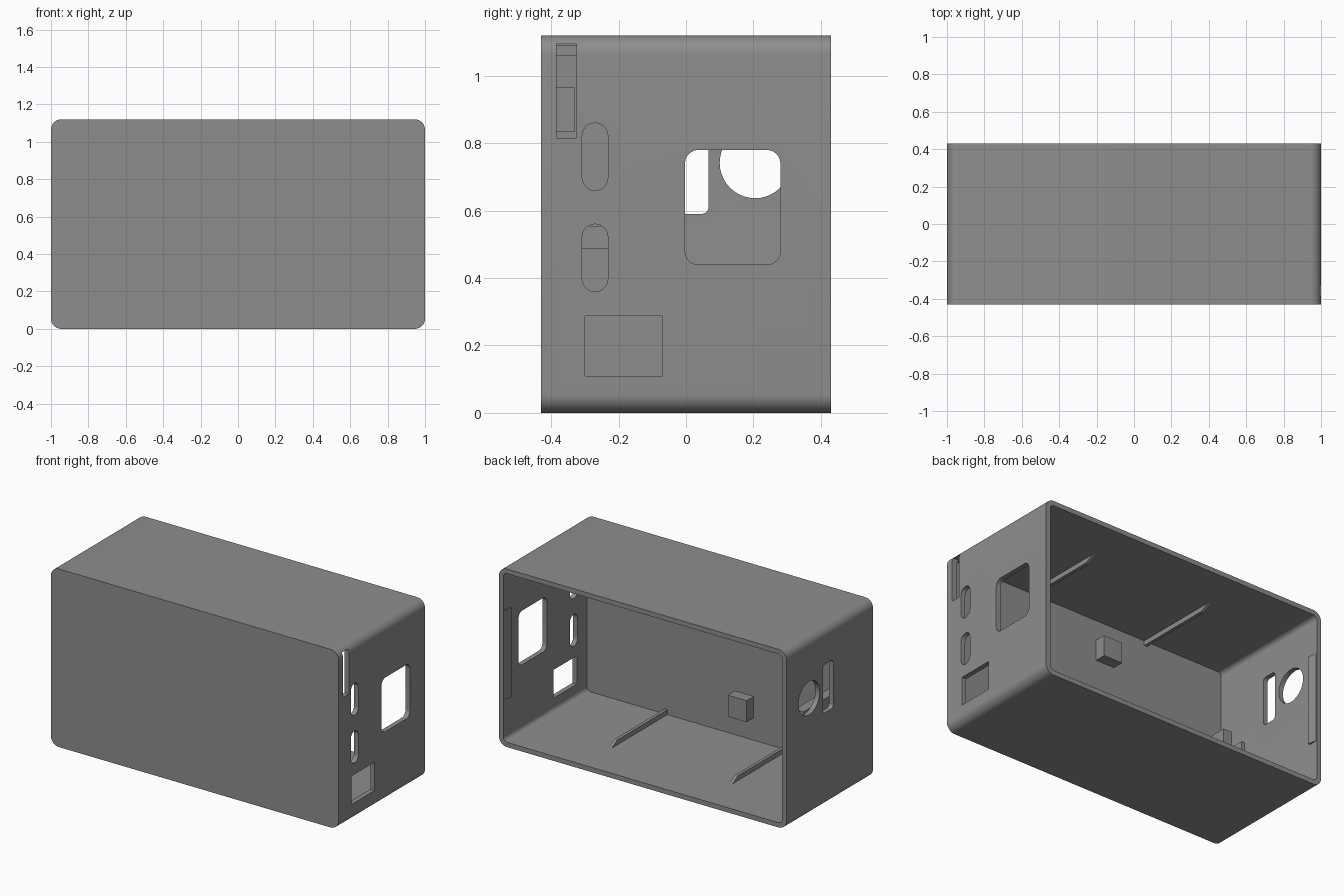
import bpy, bmesh, math

if "Cube" in bpy.data.objects:
    bpy.data.objects.remove(bpy.data.objects["Cube"])

grey = bpy.data.materials.new("mid_grey")
grey.diffuse_color = (0.27, 0.27, 0.27, 1)
grey.use_nodes = True
grey.node_tree.nodes["Principled BSDF"].inputs["Base Color"].default_value = grey.diffuse_color


def rounded_rect(u0, u1, v0, v1, r, seg=10):
    """Outline points of a rectangle with corner radius r."""
    if r <= 0:
        return [(u1, v1), (u0, v1), (u0, v0), (u1, v0)]
    pts = []
    corners = [(u1 - r, v1 - r), (u0 + r, v1 - r), (u0 + r, v0 + r), (u1 - r, v0 + r)]
    for q, (cu, cv) in enumerate(corners):
        for i in range(seg + 1):
            a = math.pi / 2 * (q + i / seg)
            pts.append((cu + r * math.cos(a), cv + r * math.sin(a)))
    return pts


def prism(name, axis, pts, a0, a1):
    """Extrude an outline along an axis from a0 to a1."""
    def place(p, a):
        return (a, p[0], p[1]) if axis == 'x' else (p[0], a, p[1])
    bm = bmesh.new()
    rings = [[bm.verts.new(place(p, a)) for p in pts] for a in (a0, a1)]
    bm.faces.new(rings[0])
    bm.faces.new(rings[1][::-1])
    for i in range(len(pts)):
        j = (i + 1) % len(pts)
        bm.faces.new((rings[0][i], rings[0][j], rings[1][j], rings[1][i]))
    bmesh.ops.remove_doubles(bm, verts=bm.verts, dist=1e-5)
    bmesh.ops.recalc_face_normals(bm, faces=bm.faces)
    me = bpy.data.meshes.new(name)
    bm.to_mesh(me)
    bm.free()
    me.materials.append(grey)
    ob = bpy.data.objects.new(name, me)
    bpy.context.collection.objects.link(ob)
    return ob


def block(name, x0, x1, y0, y1, z0, z1):
    return prism(name, 'x', rounded_rect(y0, y1, z0, z1, 0), x0, x1)


def cut(target, cutter):
    mod = target.modifiers.new(cutter.name, 'BOOLEAN')
    mod.operation = 'DIFFERENCE'
    mod.solver = 'EXACT'
    mod.object = cutter
    bpy.context.view_layer.objects.active = target
    bpy.ops.object.modifier_apply(modifier=mod.name)
    bpy.data.objects.remove(cutter)


# Case: rounded box with an open back
W, D, H, T = 1.0, 0.43, 1.12, 0.03
case = prism("case", 'y', rounded_rect(-W, W, 0, H, 0.055), -D, D)
cut(case, prism("cavity", 'y', rounded_rect(-W + T, W - T, T, H - T, 0.028), -D + T, D + 0.1))

# Side openings: side, y0, y1, z0, z1, corner radius
openings = [
    (1, -0.308, -0.232, 0.66, 0.86, 0.038),    # upper oblong slot
    (1, -0.308, -0.232, 0.36, 0.56, 0.038),    # lower oblong slot
    (1, -0.30, -0.07, 0.11, 0.288, 0),         # socket opening
    (1, -0.003, 0.28, 0.44, 0.78, 0.04),       # large window
    (1, -0.385, -0.325, 0.815, 1.095, 0),      # tall corner slot
    (-1, 0.10, 0.31, 0.637, 0.847, 0.105),     # round hole
    (-1, -0.035, 0.067, 0.59, 0.895, 0.022),   # narrow slot
]
for side, y0, y1, z0, z1, r in openings:
    cut(case, prism("opening", 'x', rounded_rect(y0, y1, z0, z1, r), side * 0.9, side * 1.1))

# Smooth the rounded corners, keep hard edges
bpy.ops.object.select_all(action='DESELECT')
case.select_set(True)
bpy.context.view_layer.objects.active = case
bpy.ops.object.shade_smooth_by_angle(angle=math.radians(30))

# Guide rails with a sloped end, on floor and ceiling
for x in (-0.42, 0.42):
    for label, base, tip in (("floor", T - 0.005, T + 0.03), ("ceiling", H - T + 0.005, H - T - 0.03)):
        profile = [(-D + T - 0.005, base), (0.16, base), (0.10, tip), (-D + T - 0.005, tip)]
        prism(label + "_rail", 'x', profile, x - 0.01, x + 0.01)

# Standoff blocks on the inside of the front wall
for label, z0, z1 in (("lower", 0.17, 0.305), ("upper", 0.835, 0.965)):
    block(label + "_standoff", -0.19, -0.06, -D + T - 0.005, -0.33, z0, z1)

# Divider and low wall rib near the left end
block("divider", -0.77, -0.71, -D + T - 0.005, -0.068, T - 0.005, 0.49)
block("wall_rib", -W + T - 0.005, -0.95, -D + T - 0.005, -0.2, T - 0.005, 0.555)

# Snap ridges just inside the open back, mirrored
for s in (-1, 1):
    x = s * (W - T)
    ridge = prism("snap_ridge", 'x', rounded_rect(0.37, 0.425, 0.29, 0.85, 0), x + s * 0.005, x - s * 0.014)
    for v in ridge.data.vertices:          # wedge: thin at the opening
        if v.co.y > 0.4 and abs(v.co.x) < W - T:
            v.co.x = s * (W - T - 0.003)
